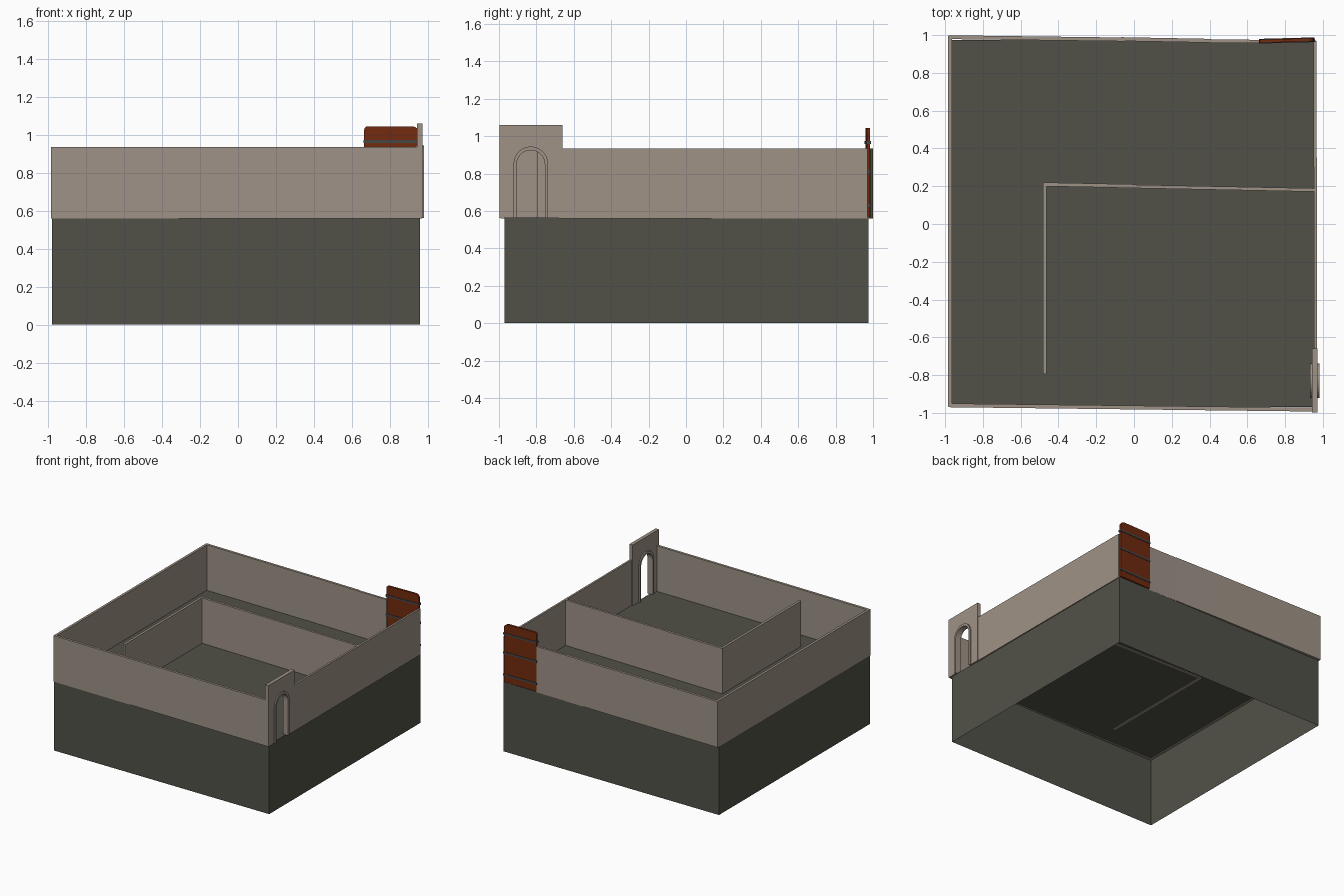
import bpy, bmesh, math
from mathutils import Vector

if "Cube" in bpy.data.objects:
    bpy.data.objects.remove(bpy.data.objects["Cube"])


def material(name, rgb):
    m = bpy.data.materials.new(name)
    m.diffuse_color = (*rgb, 1)
    m.use_nodes = True
    m.node_tree.nodes["Principled BSDF"].inputs["Base Color"].default_value = m.diffuse_color
    return m


PLASTER = material("warm_grey_plaster", (0.345, 0.288, 0.24))
STONE = material("dark_olive_stone", (0.083, 0.083, 0.065))
RUST = material("rust_red_wood", (0.17, 0.024, 0.005))
IRON = material("dark_iron", (0.06, 0.062, 0.06))


def finish(name, bm, mat):
    bmesh.ops.recalc_face_normals(bm, faces=bm.faces)
    me = bpy.data.meshes.new(name)
    bm.to_mesh(me)
    bm.free()
    me.materials.append(mat)
    ob = bpy.data.objects.new(name, me)
    bpy.context.collection.objects.link(ob)
    return ob


def prism(name, points, offset, mat):
    """Extrude a flat outline along an offset vector."""
    bm = bmesh.new()
    face = bm.faces.new([bm.verts.new(p) for p in points])
    res = bmesh.ops.extrude_face_region(bm, geom=[face], use_keep_orig=True)
    verts = [g for g in res["geom"] if isinstance(g, bmesh.types.BMVert)]
    bmesh.ops.translate(bm, verts=verts, vec=offset)
    return finish(name, bm, mat)


def wall(name, p, q, thick, z0=0.56, z1=0.935, mat=PLASTER):
    """Upright slab whose centre line runs from p to q."""
    p, q = Vector(p), Vector(q)
    d = (q - p).normalized()
    n = Vector((-d.y, d.x)) * thick / 2
    return prism(name, [(*c, z0) for c in (p - n, q - n, q + n, p + n)],
                 (0, 0, z1 - z0), mat)


def arch(half, spring, z0, yc, steps=14):
    """Points (y, z) of a round-topped doorway, from one foot to the other."""
    pts = [(yc - half, z0)]
    for i in range(steps + 1):
        a = math.pi * (1 - i / steps)
        pts.append((yc + half * math.cos(a), spring + half * math.sin(a)))
    return pts + [(yc + half, z0)]


# Base: hollow box with a floor on top and an open underside
bm = bmesh.new()
bmesh.ops.create_cube(bm, size=1)
for v in bm.verts:
    v.co = (-0.01 + v.co.x * 1.94, 0.0025 + v.co.y * 1.945, (v.co.z + 0.5) * 0.565)
bmesh.ops.recalc_face_normals(bm, faces=bm.faces)
bottom = [f for f in bm.faces if f.normal.z < -0.5]
bmesh.ops.delete(bm, geom=bottom, context='FACES_ONLY')
me_base = bpy.data.meshes.new("stone_base")
bm.to_mesh(me_base)
bm.free()
me_base.materials.append(STONE)
bpy.context.collection.objects.link(bpy.data.objects.new("stone_base", me_base))

# Outer walls, slightly askew; the back one is laid in three lengths
wall("left_wall", (-0.974, -0.965), (-0.974, 0.995), 0.02)
wall("front_wall", (-0.983, -0.96), (0.965, -0.983), 0.02)
wall("right_wall", (0.962, -0.68), (0.958, 0.97), 0.016)
wall("back_wall_long", (-0.983, 0.989), (-0.05, 0.977), 0.02)
wall("back_wall_middle", (-0.07, 0.979), (0.41, 0.970), 0.02, z1=0.934)
wall("back_wall_short", (0.40, 0.968), (0.67, 0.966), 0.018, z1=0.933)

# Inner partition walls
wall("inner_wall_side", (-0.472, -0.795), (-0.472, 0.20), 0.02)
wall("inner_wall_cross_left", (-0.482, 0.21), (0.01, 0.20), 0.02, z1=0.934)
wall("inner_wall_cross_right", (0.0, 0.199), (0.958, 0.18), 0.018)

# Gateway panel with an arched opening, and a raised trim around it
YC, Z0 = -0.83, 0.562
inner = arch(0.075, 0.85, Z0, YC)
outer = arch(0.092, 0.853, Z0, YC)
panel = [(-0.997, Z0), (-0.997, 1.06), (-0.66, 1.06), (-0.66, Z0)] + outer[::-1]
prism("gateway_panel", [(0.943, y, z) for y, z in panel], (0.029, 0, 0), PLASTER)
prism("gateway_trim", [(0.933, y, z) for y, z in outer + inner[::-1]],
      (0.048, 0, 0), PLASTER)

# Plank door with rounded top corners
X0, X1, TOP, R = 0.665, 0.953, 1.045, 0.035
door = [(X0, 0.57)]
for cx, start in ((X0 + R * 0.5, 180), (X1 - R, 90)):
    r = R * 0.5 if start == 180 else R
    for i in range(5):
        a = math.radians(start - i * 22.5)
        door.append((cx + r * math.cos(a), TOP - r + r * math.sin(a)))
door.append((X1, 0.57))
slope = 0.008 / (X1 - X0)
prism("door", [(x, 0.959 + (x - X0) * slope, z) for x, z in door],
      (0, 0.017, 0), RUST)

# Iron straps wrapped around the door
for i, z in enumerate((0.965, 0.81, 0.63)):
    wall(f"door_strap_{i + 1}", (X0 - 0.004, 0.9675), (X1 + 0.004, 0.9755), 0.025,
         z - 0.008, z + 0.008, IRON)
